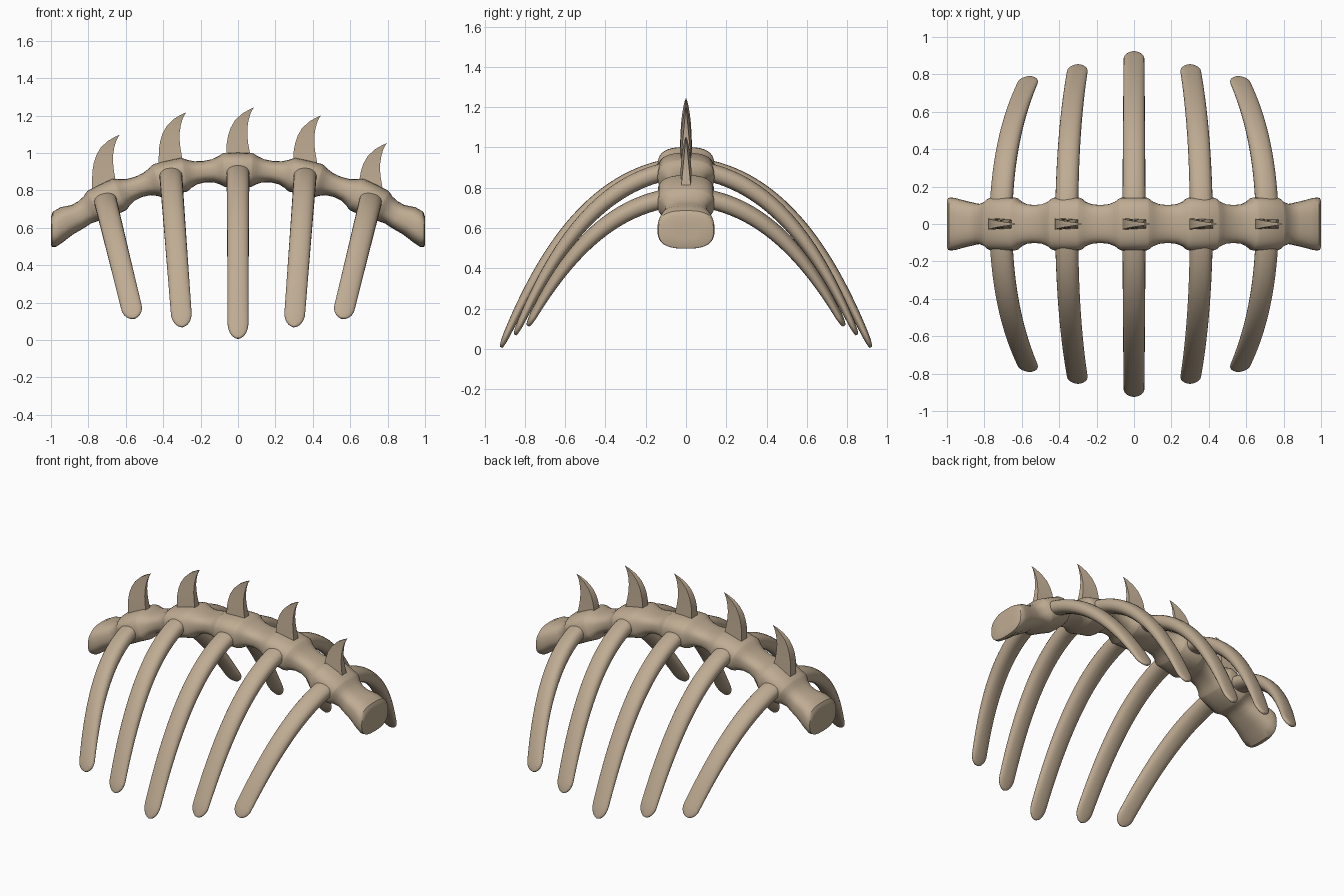
import bpy, bmesh, math
from mathutils import Vector

if "Cube" in bpy.data.objects:
    bpy.data.objects.remove(bpy.data.objects["Cube"])

bone = bpy.data.materials.new("bone")
bone.diffuse_color = (0.52, 0.41, 0.29, 1)
bone.use_nodes = True
bone.node_tree.nodes["Principled BSDF"].inputs["Base Color"].default_value = bone.diffuse_color


def loft(name, rings, angle=None):
    """Skin a list of equal-length vertex rings and cap both ends."""
    bm = bmesh.new()
    rows = [[bm.verts.new(p) for p in r] for r in rings]
    n = len(rows[0])
    for a, b in zip(rows, rows[1:]):
        for i in range(n):
            j = (i + 1) % n
            bm.faces.new((a[i], a[j], b[j], b[i]))
    bm.faces.new(rows[0])
    bm.faces.new(rows[-1])
    bmesh.ops.recalc_face_normals(bm, faces=bm.faces[:])
    me = bpy.data.meshes.new(name)
    bm.to_mesh(me)
    bm.free()
    me.materials.append(bone)
    ob = bpy.data.objects.new(name, me)
    bpy.context.collection.objects.link(ob)
    if angle:
        bpy.ops.object.select_all(action='DESELECT')
        bpy.context.view_layer.objects.active = ob
        ob.select_set(True)
        bpy.ops.object.shade_smooth_by_angle(angle=math.radians(angle))
    return ob


def section(c, u, v, a, b, power, n=32):
    """Superellipse ring around c with half sizes a along u, b along v."""
    pts = []
    for i in range(n):
        t = 2 * math.pi * i / n
        x, y = math.cos(t), math.sin(t)
        e = 2 / power
        pts.append(c + u * a * math.copysign(abs(x) ** e, x)
                   + v * b * math.copysign(abs(y) ** e, y))
    return pts


# spine: arc of vertebrae with waists between, flared ends cut upright
R, TOP = 1.59, 0.91
SPACING = 0.362
bump = [(0, .141, .092), (.068, .141, .092), (.08, .136, .088), (.1, .12, .076),
        (.135, .106, .062), (.181, .101, .057)]
half = []
for k in range(3):
    for o, a, b in reversed(bump[1:]):
        if k > 0:
            half.append((k * SPACING - o, a, b))
    half += [(k * SPACING + o, a, b) for o, a, b in bump[:5 if k < 2 else 4]]
half += [(.862, .107, .068), (.90, .112, .07)]
right = []
for s, a, b in half:
    t = s / R
    right.append((R * math.sin(t), TOP - R + R * math.cos(t), t, a, b))
right += [(.915, .637, .42, .127, .08), (.955, .609, .22, .139, .088),
          (.982, .592, .08, .142, .095), (.995, .586, 0, .137, .088),
          (1.0, .583, 0, .122, .074), (1.0, .583, 0, .06, .035)]
stations = [(-x, z, -t, a, b) for x, z, t, a, b in reversed(right[1:])] + right
loft("spine", [section(Vector((x, 0, z)), Vector((0, 1, 0)),
                       Vector((math.sin(t), 0, math.cos(t))), a, b, 2.7)
               for x, z, t, a, b in stations], 35)


# ribs: planar curved blades leaning toward the middle, thinning to a rounded tip
def rib(name, x0, x1, z0, z1, reach, side):
    P = [(0.05, 0), (0.51, .06), (.79, .51), (1, 1)]
    lean = Vector((x1 - x0, 0, z1 - z0))
    wide = Vector((lean.z, 0, -lean.x)).normalized()
    N = 30
    ts = [i / N * .94 for i in range(N)] + [.94 + .06 * math.sin(i * math.pi / 16) for i in range(9)]
    rings = []
    for t in ts:
        w = [(1 - t) ** 3, 3 * t * (1 - t) ** 2, 3 * t * t * (1 - t), t ** 3]
        d = [-3 * (1 - t) ** 2, 3 * (1 - t) ** 2 - 6 * t * (1 - t),
             6 * t * (1 - t) - 3 * t * t, 3 * t * t]
        y, f = (sum(k * p[i] for k, p in zip(w, P)) for i in (0, 1))
        dy, df = (sum(k * p[i] for k, p in zip(d, P)) for i in (0, 1))
        tan = Vector((0, side * reach * dy, 0)) + lean * df
        thick = tan.cross(wide).normalized()
        r = math.sqrt(max(0.004, 1 - (max(0, t - .94) / .06) ** 2))
        c = Vector((x0, side * reach * y, z0)) + lean * f
        rings.append(section(c, wide, thick, (.062 - .007 * t) * r,
                             (.045 - .03 * t * t) * (.4 + .6 * r), 2.3, 20))
    loft(name, rings, 50)


layout = [(0, 0, .905, .008, .918), (.36, .298, .89, .07, .848), (.712, .555, .755, .115, .785)]
for k, (x0, x1, z0, z1, reach) in enumerate(layout):
    for sx in ((1,) if k == 0 else (-1, 1)):
        for sy in (-1, 1):
            rib(f"rib_{k}_{'r' if sx > 0 else 'l'}_{'front' if sy < 0 else 'back'}",
                sx * x0, sx * x1, z0, z1, reach, sy)

# spikes: hooked four-sided thorns, all curving toward +x
# (z below tip, convex edge x, concave edge x, half width)
thorn = [(-.33, -.062, .066, .031), (-.24, -.062, .063, .030), (-.19, -.06, .054, .028),
         (-.15, -.053, .05, .026), (-.11, -.04, .05, .023), (-.07, -.017, .056, .018),
         (-.035, .019, .066, .012), (-.012, .058, .077, .006), (0, .085, .0855, .0008)]
for i, (x, tip) in enumerate([(-.718, 1.097), (-.362, 1.217), (0, 1.243), (.358, 1.2), (.71, 1.052)]):
    rings = []
    for dz, xa, xb, h in thorn:
        f = -dz / .33 * .031      # concave side narrows straight to the tip
        za = tip + dz
        rings.append([Vector((x + xa, -h, za)), Vector((x + xb, -min(h, f + .0005), za)),
                      Vector((x + xb, min(h, f + .0005), za)), Vector((x + xa, h, za))])
    loft(f"spike_{i + 1}", rings, 30)
